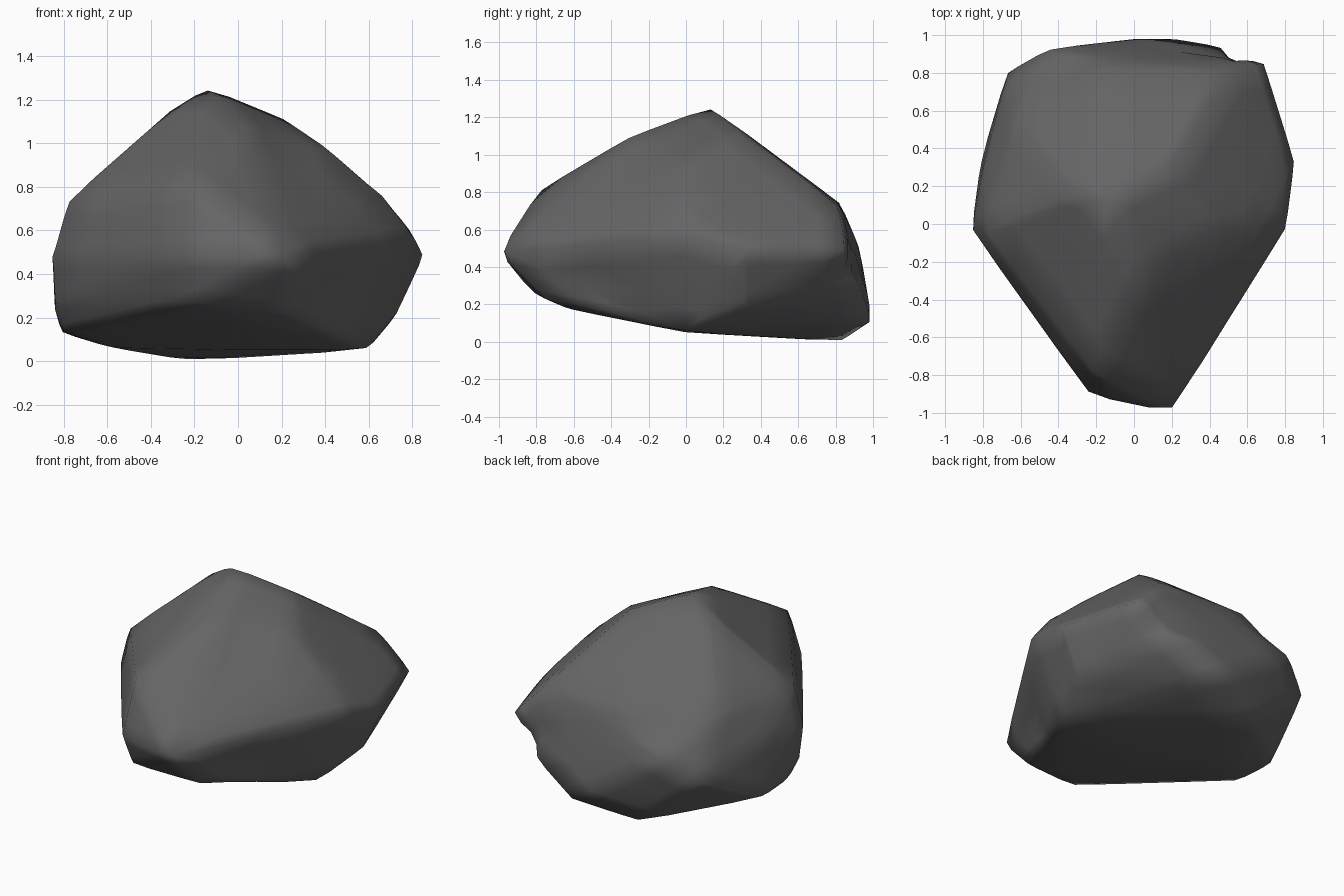
import bpy, bmesh
from mathutils import Vector

if "Cube" in bpy.data.objects:
    bpy.data.objects.remove(bpy.data.objects["Cube"])

# Corner points of the boulder, grouped by where they sit
crown = [(-.14, .13, 1.26), (-.30, .16, 1.16), (-.47, .05, .99), (.20, .30, 1.12),
         (.23, .42, 1.01), (.02, -.30, 1.10), (.45, -.03, .95)]
shoulder = [(-.79, -.04, .73), (-.62, .55, .73), (-.17, .83, .74), (.48, .82, .73),
            (.67, -.02, .76), (-.22, -.79, .81)]
waist = [(.20, -1, .48), (-.23, -.91, .48), (-.86, -.03, .48), (-.80, .30, .50),
         (-.67, .81, .36), (-.46, .93, .51), (.69, .86, .50), (.855, .33, .49),
         (.81, -.02, .58)]
foot = [(-.85, 0, .27), (-.80, .04, .14), (-.81, .34, .13), (-.72, .55, .20),
        (.47, .95, .28), (.78, .30, .33), (.71, .32, .18), (-.21, -.83, .27),
        (.24, -.74, .22)]
base = [(.16, 1, .10), (-.22, .85, 0), (-.58, .25, .06), (.19, .43, .04),
        (.60, -.01, .05), (.06, -.63, .175), (0, 0, .05)]

# Wrap the corners in a hull
bm = bmesh.new()
for p in crown + shoulder + waist + foot + base:
    bm.verts.new(p)
res = bmesh.ops.convex_hull(bm, input=bm.verts[:])
loose = {g for g in res["geom_interior"] + res["geom_unused"]
         if isinstance(g, bmesh.types.BMVert) and not g.link_faces}
bmesh.ops.delete(bm, geom=list(loose), context='VERTS')
bmesh.ops.subdivide_edges(bm, edges=bm.edges[:], cuts=3, use_grid_fill=True)
bmesh.ops.triangulate(bm, faces=bm.faces[:])
bmesh.ops.recalc_face_normals(bm, faces=bm.faces[:])

# Shallow hollows: centre, radius, depth
hollows = [((.54, .92, .38), .16, .06), ((.40, -.45, .32), .25, .04),
           ((.28, -.25, .97), .22, .03), ((-.40, .86, .68), .22, .03)]
bm.normal_update()
for centre, radius, depth in hollows:
    for v in bm.verts:
        d = (v.co - Vector(centre)).length / radius
        if d < 1:
            v.co -= v.normal * depth * (1 - d * d) ** 2

mesh = bpy.data.meshes.new("boulder")
bm.to_mesh(mesh)
bm.free()
mesh.shade_smooth()
rock = bpy.data.objects.new("boulder", mesh)
bpy.context.collection.objects.link(rock)

# Soften the creases a little
soft = rock.modifiers.new("soften", 'SMOOTH')
soft.factor = 0.4
soft.iterations = 1

# Dark grey stone
stone = bpy.data.materials.new("dark grey stone")
stone.diffuse_color = (.13, .13, .13, 1)
stone.use_nodes = True
stone.node_tree.nodes["Principled BSDF"].inputs["Base Color"].default_value = stone.diffuse_color
mesh.materials.append(stone)
